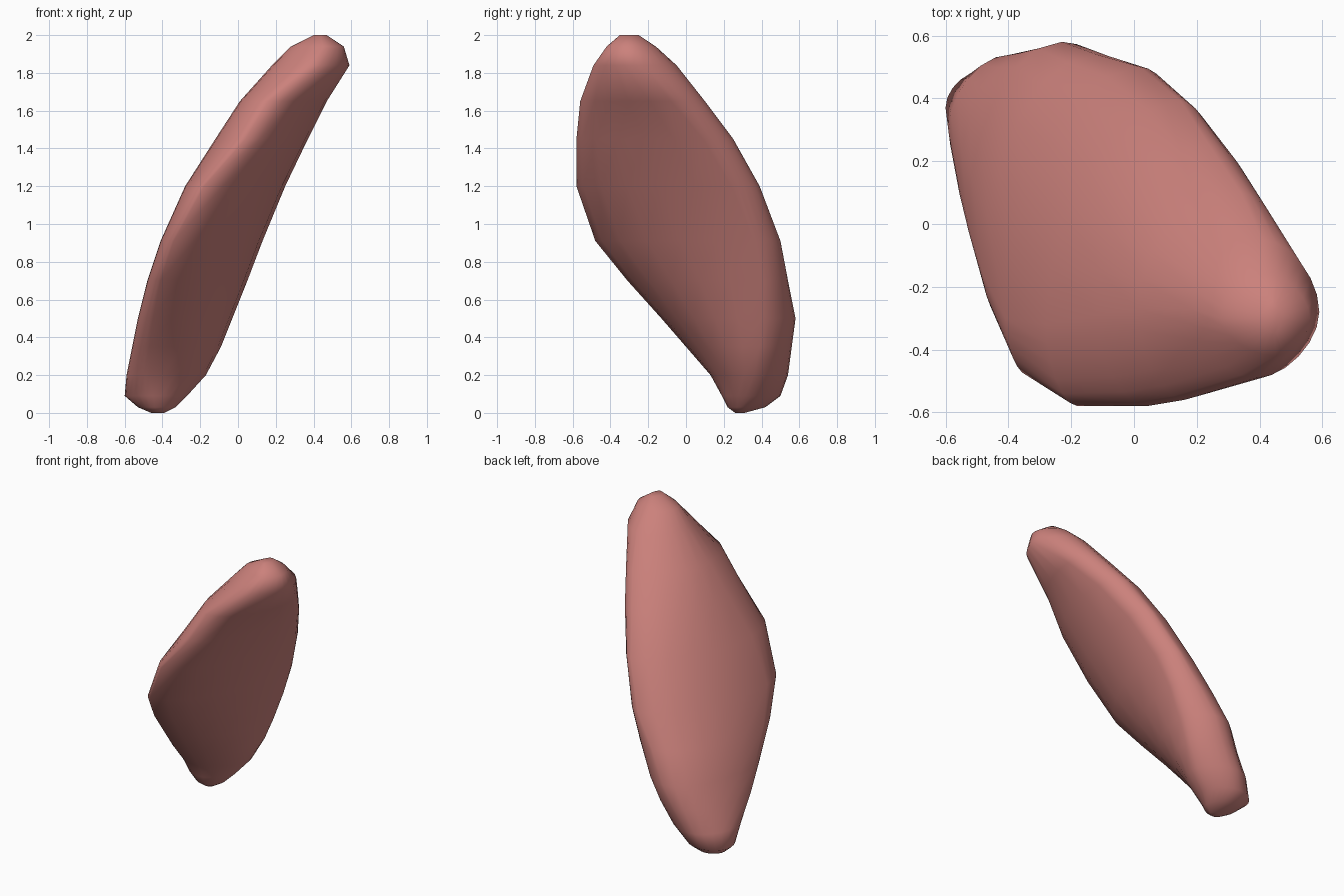
import bpy
import bmesh
from mathutils import Vector

default_cube = bpy.data.objects.get("Cube")
if default_cube:
    bpy.data.objects.remove(default_cube, do_unlink=True)

STEPS = 6          # segments in each quarter of a section
RIM = 0.47         # how far the blunt rims swell towards their corner
UNDERSIDE = 0.46   # the same for the flatter front right face
BACK = 0.52        # and for the domed back left face

# Horizontal sections, bottom to top: height, then the left-most, front-most,
# right-most and back-most point of each, as (x, y)
sections = [
    (0.00, (-.46, .28), (-.43, .26), (-.39, .28), (-.42, .31)),
    (0.03, (-.53, .34), (-.44, .22), (-.33, .31), (-.43, .42)),
    (0.09, (-.60, .37), (-.45, .19), (-.27, .35), (-.44, .50)),
    (0.20, (-.59, .29), (-.47, .13), (-.17, .36), (-.39, .54)),
    (0.35, (-.56, .13), (-.47, .00), (-.09, .39), (-.30, .56)),
    (0.50, (-.53, .01), (-.45, -.13), (-.03, .40), (-.23, .58)),
    (0.70, (-.48, -.16), (-.41, -.31), (.05, .40), (-.12, .54)),
    (0.91, (-.41, -.30), (-.34, -.48), (.13, .36), (.02, .50)),
    (1.20, (-.28, -.32), (-.18, -.58), (.25, .24), (.15, .39)),
    (1.45, (-.12, -.29), (.04, -.58), (.37, .09), (.24, .25)),
    (1.65, (.01, -.27), (.16, -.56), (.47, -.08), (.34, .10)),
    (1.84, (.18, -.27), (.39, -.49), (.59, -.28), (.41, -.05)),
    (1.94, (.28, -.30), (.45, -.42), (.56, -.30), (.42, -.16)),
    (2.00, (.40, -.30), (.44, -.35), (.47, -.30), (.44, -.25)),
]


def quarter(start, end, corner, roundness):
    """Points of one rounded quarter, leaving out its end point."""
    a, d, c = Vector(start), Vector(end), Vector(corner)
    b, e = a.lerp(c, roundness), d.lerp(c, roundness)
    for i in range(STEPS):
        t = i / STEPS
        s = 1 - t
        yield a * s**3 + b * 3 * s * s * t + e * 3 * s * t * t + d * t**3


def section_ring(left, front, right, back):
    """Closed outline touching all four extreme points."""
    points = []
    for start, end, corner, roundness in (
        (left, front, (left[0], front[1]), RIM),
        (front, right, (right[0], front[1]), UNDERSIDE),
        (right, back, (right[0], back[1]), RIM),
        (back, left, (left[0], back[1]), BACK),
    ):
        points.extend(quarter(start, end, corner, roundness))
    return points


# Loft the sections into one closed, rounded lobe
bm = bmesh.new()
rings = []
for z, *extremes in sections:
    rings.append([bm.verts.new((p.x, p.y, z)) for p in section_ring(*extremes)])
count = len(rings[0])
for low, high in zip(rings, rings[1:]):
    for i in range(count):
        j = (i + 1) % count
        bm.faces.new((low[i], low[j], high[j], high[i]))
bm.faces.new(rings[0])
bm.faces.new(rings[-1])
bmesh.ops.recalc_face_normals(bm, faces=bm.faces)
for face in bm.faces:
    face.smooth = True

mesh = bpy.data.meshes.new("curved_lobe")
bm.to_mesh(mesh)
bm.free()
lobe = bpy.data.objects.new("curved_lobe", mesh)
bpy.context.collection.objects.link(lobe)

# Soft red surface
colour = (0.6, 0.22, 0.2, 1)
material = bpy.data.materials.new("soft_red")
material.use_nodes = True
material.diffuse_color = colour
material.node_tree.nodes["Principled BSDF"].inputs["Base Color"].default_value = colour
mesh.materials.append(material)
